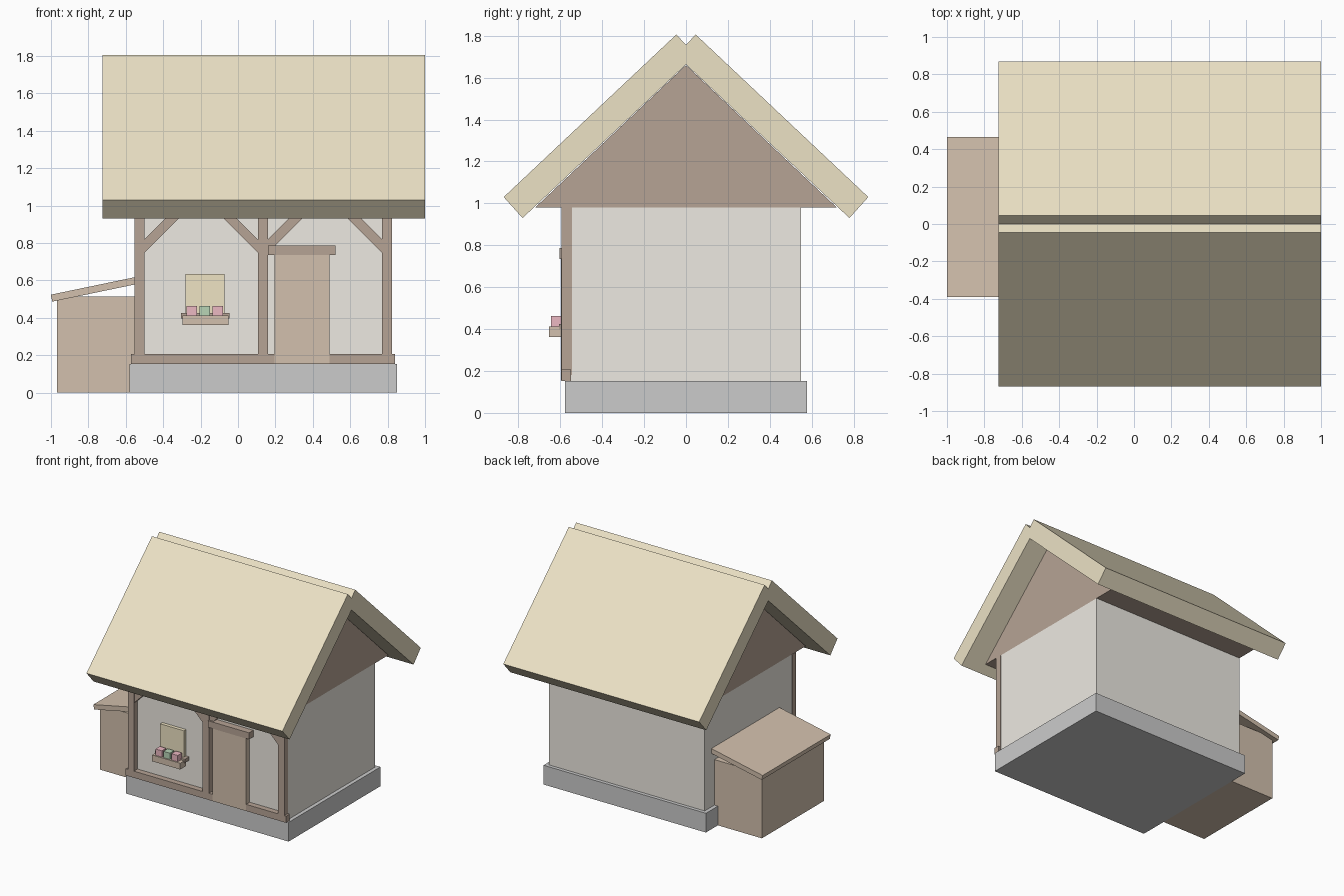
import bpy, bmesh
from mathutils import Vector

if "Cube" in bpy.data.objects:
    bpy.data.objects.remove(bpy.data.objects["Cube"])


def material(name, rgb):
    m = bpy.data.materials.new(name)
    m.diffuse_color = (*rgb, 1)
    m.use_nodes = True
    m.node_tree.nodes["Principled BSDF"].inputs["Base Color"].default_value = m.diffuse_color
    return m


STONE = material("stone", (0.70, 0.69, 0.67))
PLASTER = material("plaster", (0.85, 0.82, 0.76))
TIMBER = material("dark_timber", (0.47, 0.37, 0.30))
BOARD = material("board", (0.65, 0.53, 0.42))
THATCH = material("thatch", (0.84, 0.76, 0.56))
GLASS = material("warm_window", (0.86, 0.77, 0.55))
PINK = material("pink_bloom", (0.84, 0.48, 0.54))
GREEN = material("leaf", (0.48, 0.66, 0.47))


def prism(name, profile, axis, lo, hi, mat):
    """Extrude a 2D profile along 'x' (profile = y, z) or 'y' (profile = x, z)."""
    bm = bmesh.new()
    place = (lambda a, b: (lo, a, b)) if axis == "x" else (lambda a, b: (a, lo, b))
    face = bm.faces.new([bm.verts.new(place(a, b)) for a, b in profile])
    ext = bmesh.ops.extrude_face_region(bm, geom=[face])
    step = Vector((hi - lo, 0, 0) if axis == "x" else (0, hi - lo, 0))
    bmesh.ops.translate(bm, vec=step, verts=[v for v in ext["geom"] if isinstance(v, bmesh.types.BMVert)])
    bmesh.ops.recalc_face_normals(bm, faces=bm.faces)
    mesh = bpy.data.meshes.new(name)
    bm.to_mesh(mesh)
    bm.free()
    mesh.materials.append(mat)
    ob = bpy.data.objects.new(name, mesh)
    bpy.context.collection.objects.link(ob)
    return ob


def box(name, x, y, z, mat):
    return prism(name, [(x[0], z[0]), (x[1], z[0]), (x[1], z[1]), (x[0], z[1])], "y", *y, mat)


def bar(a, b, half):
    """Rectangle profile of given half width around the line a-b."""
    a, b = Vector(a), Vector(b)
    d = (b - a).normalized() * half
    n = Vector((-d.y, d.x))
    return [a - n, b - n, b + n, a + n]


# House body
box("stone_base", (-0.58, 0.85), (-0.578, 0.578), (0, 0.153), STONE)
box("walls", (-0.55, 0.82), (-0.55, 0.55), (0.153, 0.98), PLASTER)
prism("gable", [(-0.72, 0.98), (0.72, 0.98), (0, 1.66)], "x", -0.55, 0.82, TIMBER)

# Two thatch slabs crossing at the ridge
for side, s in (("front", -1), ("back", 1)):
    slab = [(0.78, 0.93), (0.87, 1.03), (0.046, 1.806), (-0.046, 1.706)]
    prism(side + "_thatch", [(s * y, z) for y, z in slab], "x", -0.725, 1.0, THATCH)

# Timber frame on the front
box("sill_beam", (-0.572, 0.84), (-0.595, -0.55), (0.153, 0.206), TIMBER)
for name, x in (("left", -0.527), ("middle", 0.133), ("right", 0.797)):
    box(name + "_post", (x - 0.027, x + 0.027), (-0.595, -0.545), (0.18, 0.98), TIMBER)
for i, (x, s) in enumerate(((-0.527, 1), (0.133, -1), (0.133, 1), (0.797, -1))):
    prism(f"brace_{i + 1}", bar((x, 0.757), (x + s * 0.22, 0.977), 0.025), "y", -0.59, -0.545, TIMBER)

# Door
box("door", (0.195, 0.488), (-0.597, -0.545), (0.155, 0.737), BOARD)
box("door_lintel", (0.16, 0.52), (-0.604, -0.545), (0.735, 0.787), TIMBER)

# Window with flower box
box("window", (-0.28, -0.072), (-0.578, -0.545), (0.41, 0.635), GLASS)
box("window_sill", (-0.305, -0.045), (-0.605, -0.545), (0.397, 0.425), TIMBER)
box("flower_box", (-0.298, -0.05), (-0.655, -0.58), (0.362, 0.412), BOARD)
for i, mat in enumerate((PINK, GREEN, PINK)):
    x = -0.247 + i * 0.07
    box(f"flower_{i + 1}", (x - 0.028, x + 0.028), (-0.645, -0.59), (0.405, 0.462), mat)

# Lean-to shed on the left
box("shed", (-0.968, -0.55), (-0.352, 0.428), (0, 0.515), BOARD)
prism("shed_roof", bar((-0.997, 0.505), (-0.54, 0.6), 0.019), "y", -0.39, 0.466, BOARD)
